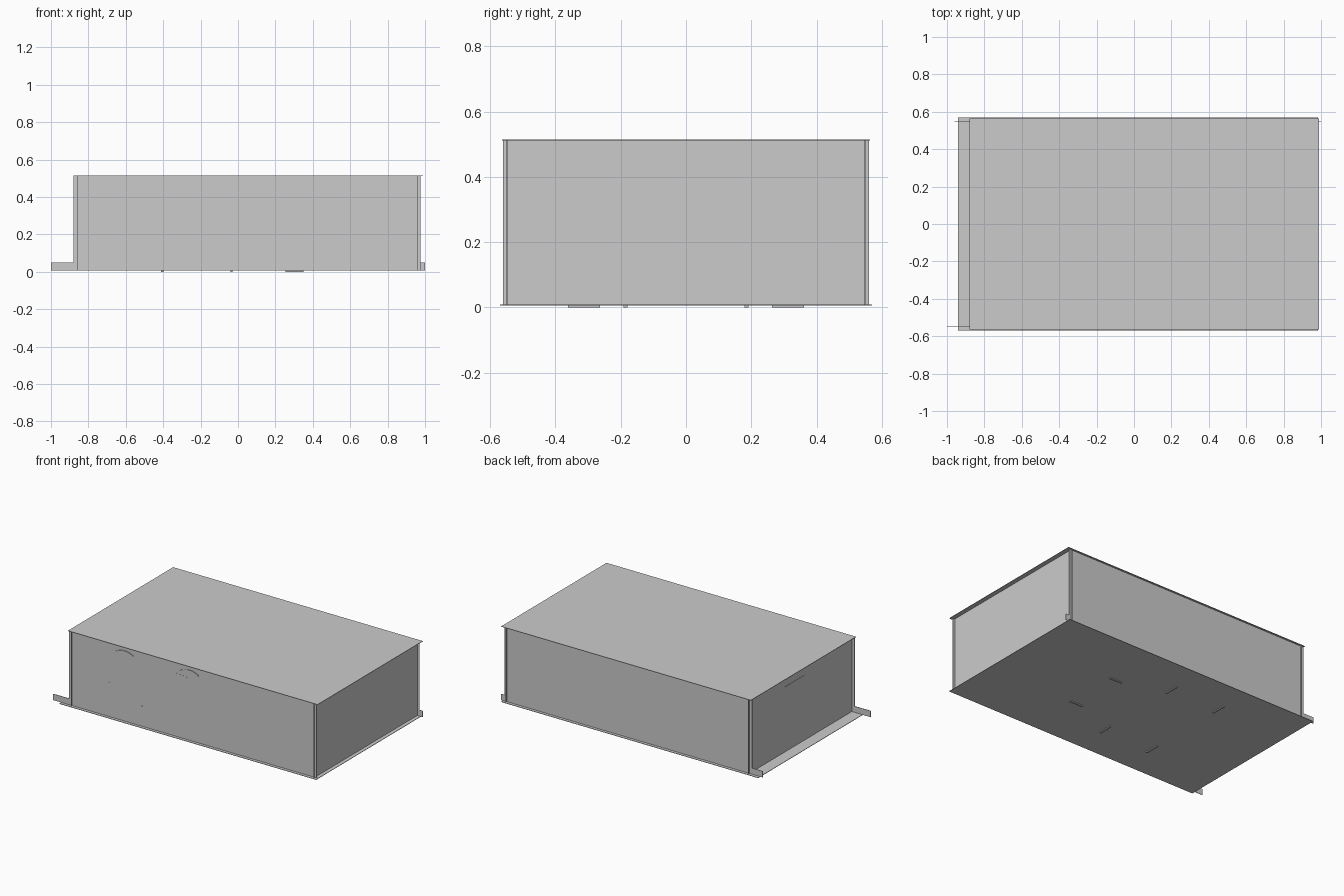
import bpy, math

if "Cube" in bpy.data.objects:
    bpy.data.objects.remove(bpy.data.objects["Cube"])

T = 0.003  # sheet thickness


def mesh_object(name, verts, faces):
    me = bpy.data.meshes.new(name)
    me.from_pydata(verts, [], faces)
    me.update()
    ob = bpy.data.objects.new(name, me)
    bpy.context.collection.objects.link(ob)
    return ob


def box(name, x0, x1, y0, y1, z0, z1):
    v = [(x, y, z) for x in (x0, x1) for y in (y0, y1) for z in (z0, z1)]
    f = [(0, 1, 3, 2), (4, 6, 7, 5), (0, 4, 5, 1),
         (2, 3, 7, 6), (0, 2, 6, 4), (1, 5, 7, 3)]
    return mesh_object(name, v, f)


def xz_plate(name, profile, y0, y1):
    # counter-clockwise x/z outline extruded from y0 (front) to y1 (back)
    n = len(profile)
    v = [(x, y0, z) for x, z in profile] + [(x, y1, z) for x, z in profile]
    f = [tuple(range(n)), tuple(reversed(range(n, 2 * n)))]
    f += [(i, i + n, (i + 1) % n + n, (i + 1) % n) for i in range(n)]
    return mesh_object(name, v, f)


def wall_profile(tongue_left, tongue_right):
    # tall panel with low tongues running past the ends
    p = [(tongue_left, 0.008)]
    if tongue_right > 0.975:
        p += [(tongue_right, 0.008), (tongue_right, 0.05), (0.975, 0.05)]
    else:
        p += [(0.975, 0.008)]
    p += [(0.975, 0.513), (-0.88, 0.513), (-0.88, 0.05), (tongue_left, 0.05)]
    return p


# Floor and lid sheets
box("floor_panel", -0.94, 0.985, -0.57, 0.57, 0.006, 0.006 + T)
box("lid_panel", -0.88, 0.99, -0.563, 0.563, 0.512, 0.515)

# Long walls with tongues
xz_plate("front_wall", wall_profile(-1.0, 0.975), -0.55, -0.55 + T)
xz_plate("back_wall", wall_profile(-0.96, 1.0), 0.55 - T, 0.55)

# End walls set in from the lid edge, crossing the long walls
box("right_wall", 0.96 - T, 0.96, -0.56, 0.56, 0.007, 0.513)
box("left_wall", -0.86, -0.86 + T, -0.56, 0.56, 0.007, 0.513)

# Inner divider and hatch on the left end
box("inner_divider", 0.575, 0.575 + T, -0.335, 0.335, 0.008, 0.513)
box("left_hatch", -0.862, -0.859, -0.04, 0.17, 0.11, 0.45)

# Tabs poking through the floor
for s, side in ((-1, "front"), (1, "back")):
    box("floor_tab_long_" + side, 0.255, 0.35, s * 0.185 - 0.006, s * 0.185 + 0.006, 0, 0.007)
    for x in (-0.405, -0.035):
        box("floor_tab_cross_" + side, x - 0.006, x + 0.006,
            s * 0.313 - 0.049, s * 0.313 + 0.049, 0, 0.007)

# Crescent handles on the front wall
for cx in (-0.463, 0.022):
    N = 12
    arc = [-1 + 2 * i / N for i in range(N + 1)]
    low = [(cx + 0.067 * t, 0.459 + 0.015 * (1 - t * t)) for t in arc]
    high = [(cx + 0.067 * t, 0.467 + 0.019 * (1 - t * t)) for t in reversed(arc)]
    xz_plate("handle", low + high, -0.555, -0.549)

# Small studs on the front wall
for x, z in ((-0.58, 0.295), (-0.58, 0.24), (-0.335, 0.145),
             (-0.075, 0.435), (-0.05, 0.435), (-0.025, 0.432), (0.0, 0.43)):
    ring = [(x + 0.003 * math.cos(a * math.tau / 8), z + 0.003 * math.sin(a * math.tau / 8))
            for a in range(8)]
    xz_plate("stud", ring, -0.552, -0.549)
